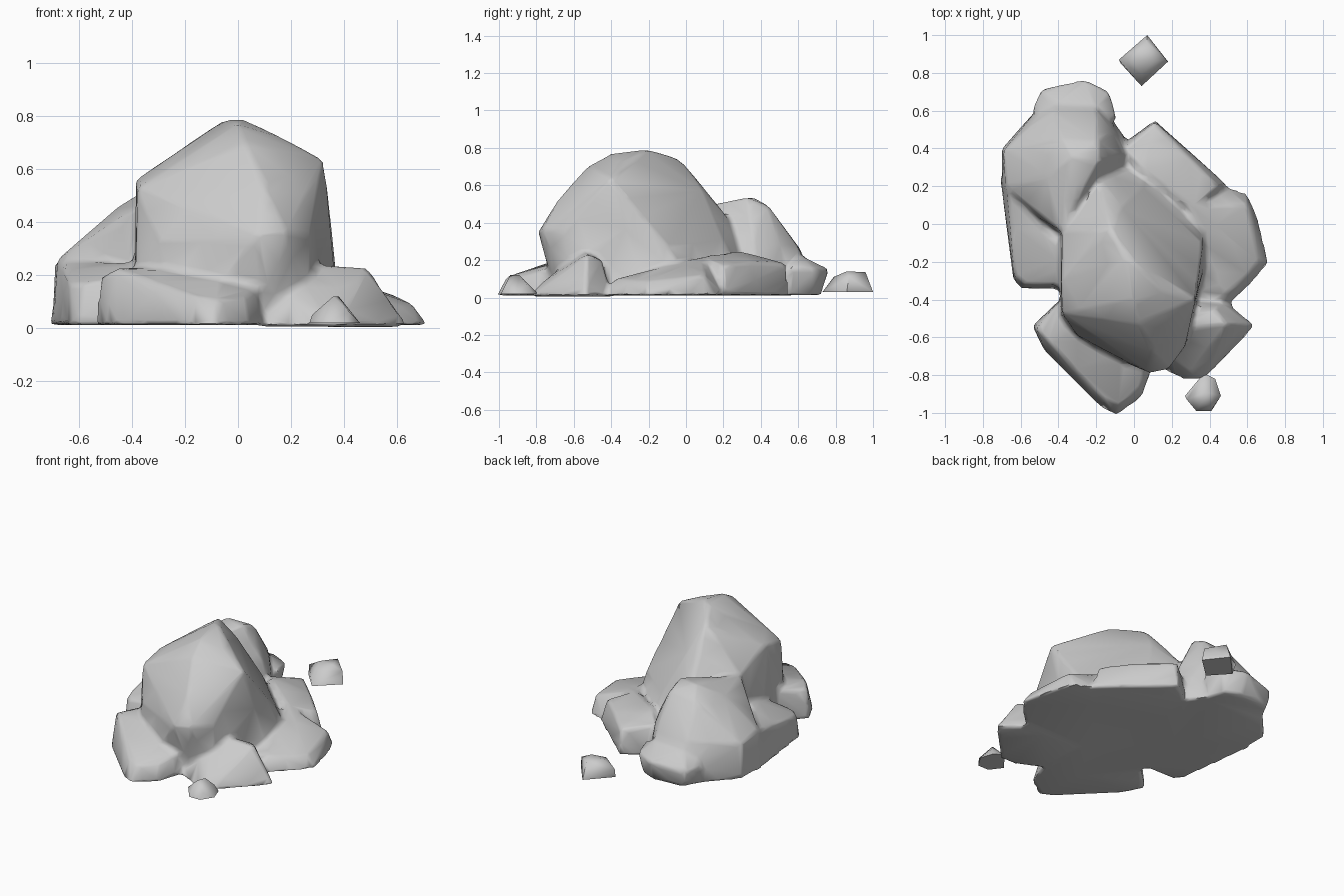
import bpy, bmesh

GROUND = 0.012


def add_hull(bm, foot, upper, ground=GROUND):
    """One chiselled stone: convex hull of a footprint and its upper corners."""
    part = bmesh.new()
    for x, y in foot:
        part.verts.new((x, y, ground))
    for p in upper:
        part.verts.new(p)
    res = bmesh.ops.convex_hull(part, input=part.verts[:])
    junk = {g for g in res["geom_interior"] + res["geom_unused"]
            if isinstance(g, bmesh.types.BMVert)}
    bmesh.ops.delete(part, geom=list(junk), context='VERTS')
    bmesh.ops.recalc_face_normals(part, faces=part.faces[:])
    tmp = bpy.data.meshes.new("tmp")
    part.to_mesh(tmp)
    part.free()
    bm.from_mesh(tmp)
    bpy.data.meshes.remove(tmp)


def make_object(name, bm, angle):
    mesh = bpy.data.meshes.new(name)
    bm.to_mesh(mesh)
    bm.free()
    ob = bpy.data.objects.new(name, mesh)
    bpy.context.collection.objects.link(ob)
    bpy.ops.object.select_all(action='DESELECT')
    ob.select_set(True)
    bpy.context.view_layer.objects.active = ob
    bpy.ops.object.shade_smooth_by_angle(angle=angle)
    return ob


bm = bmesh.new()

# main boulder, tall towards the front and cut away at the back right
add_hull(bm,
         [(-0.39, -0.5), (-0.2, -0.66), (0.1, -0.7), (0.28, -0.6), (0.38, -0.2),
          (0.37, 0.05), (0.12, 0.32), (-0.25, 0.38), (-0.39, 0.1)],
         [(0.08, -0.79, 0.35), (0.18, -0.77, 0.36), (-0.3, -0.59, 0.32),
          (-0.38, -0.47, 0.53), (-0.385, -0.3, 0.56), (0.27, -0.65, 0.35),
          (0.1, -0.68, 0.53), (0.03, -0.53, 0.7), (0, -0.4, 0.77),
          (0.02, -0.22, 0.79), (-0.05, -0.18, 0.785), (-0.12, -0.03, 0.74),
          (-0.19, -0.05, 0.68), (0.16, -0.36, 0.72), (0.325, -0.4, 0.635),
          (0.335, -0.3, 0.52), (0.365, -0.1, 0.27), (-0.38, -0.03, 0.45),
          (-0.17, 0.1, 0.575), (-0.07, 0.09, 0.575), (0.04, 0.2, 0.31),
          (-0.2, 0.28, 0.36)])

# back left boulder
add_hull(bm,
         [(-0.7, 0.4), (-0.58, 0.53), (-0.45, 0.68), (-0.2, 0.68), (-0.12, 0.48),
          (-0.02, 0.42), (-0.05, 0.2), (-0.35, -0.1), (-0.7, 0.15)],
         [(-0.69, 0.39, 0.24), (-0.68, 0.2, 0.26), (-0.38, -0.04, 0.46),
          (-0.45, 0.25, 0.46), (-0.33, 0.36, 0.535), (-0.19, 0.33, 0.535),
          (-0.19, 0.44, 0.49), (-0.38, 0.45, 0.47), (-0.42, 0.61, 0.26),
          (-0.2, 0.6, 0.27), (-0.12, 0.5, 0.28), (-0.55, 0.52, 0.26),
          (-0.06, 0.36, 0.3)])

# low stone at the back
add_hull(bm,
         [(-0.52, 0.6), (-0.47, 0.7), (-0.26, 0.72), (-0.15, 0.67), (-0.12, 0.56),
          (-0.25, 0.45)],
         [(-0.49, 0.715, 0.12), (-0.26, 0.765, 0.15), (-0.13, 0.7, 0.15),
          (-0.09, 0.56, 0.17), (-0.42, 0.62, 0.22), (-0.2, 0.62, 0.22),
          (-0.54, 0.6, 0.14)])

# low stone on the left
add_hull(bm,
         [(-0.71, 0.25), (-0.64, -0.29), (-0.6, -0.345), (-0.38, -0.345), (-0.3, 0.1)],
         [(-0.635, -0.27, 0.17), (-0.58, -0.32, 0.17), (-0.41, -0.32, 0.19),
          (-0.67, 0.17, 0.25), (-0.37, -0.15, 0.25)])

# front slab
add_hull(bm,
         [(-0.54, -0.54), (-0.47, -0.68), (-0.18, -0.97), (-0.09, -1.015),
          (0.04, -0.92), (0.09, -0.79), (0.1, -0.5), (-0.37, -0.38)],
         [(-0.52, -0.55, 0.19), (-0.46, -0.62, 0.225), (-0.3, -0.5, 0.23),
          (-0.39, -0.41, 0.22), (-0.16, -0.93, 0.12), (-0.08, -0.96, 0.11),
          (0.03, -0.88, 0.11), (0.07, -0.75, 0.15), (-0.05, -0.65, 0.2)])

# front right wedge
add_hull(bm,
         [(0.65, -0.54), (0.58, -0.61), (0.46, -0.68), (0.37, -0.835),
          (0.27, -0.835), (0.1, -0.75), (0.1, -0.4), (0.48, -0.4)],
         [(0.49, -0.53, 0.23), (0.36, -0.54, 0.22), (0.43, -0.45, 0.2),
          (0.2, -0.7, 0.13), (0.3, -0.77, 0.08), (0.2, -0.55, 0.25)], 0.005)

# right slab
add_hull(bm,
         [(0.715, -0.21), (0.61, -0.33), (0.5, -0.43), (0.2, -0.4), (0.2, 0.2),
          (0.47, 0.21), (0.6, 0.16), (0.66, 0.02)],
         [(0.66, -0.2, 0.09), (0.57, -0.31, 0.09), (0.48, -0.38, 0.1),
          (0.6, 0.1, 0.12), (0.4, -0.2, 0.14), (0.3, 0.1, 0.22)])

# back right block
add_hull(bm,
         [(-0.08, 0.41), (0.11, 0.55), (0.3, 0.38), (0.5, 0.2), (0.3, 0), (-0.1, 0.2)],
         [(-0.05, 0.4, 0.2), (0.11, 0.54, 0.18), (0.29, 0.36, 0.19),
          (0.45, 0.2, 0.17), (0.3, 0.08, 0.22), (0.05, 0.28, 0.25)])

# weld the stones into one softened low-poly mound
mound = make_object("rock_mound", bm, 0.9)
remesh = mound.modifiers.new("weld", 'REMESH')
remesh.mode = 'VOXEL'
remesh.voxel_size = 0.016
soften = mound.modifiers.new("soften", 'SMOOTH')
soften.factor = 0.5
soften.iterations = 5
thin = mound.modifiers.new("facets", 'DECIMATE')
thin.ratio = 0.04
for m in [m.name for m in mound.modifiers if m.type in {'REMESH', 'SMOOTH', 'DECIMATE'}]:
    bpy.ops.object.modifier_move_to_index(modifier=m, index=0)
    bpy.ops.object.modifier_apply(modifier=m)
bpy.ops.object.shade_smooth_by_angle(angle=1.0)

# loose pebbles
bm = bmesh.new()
add_hull(bm,
         [(0.27, -0.91), (0.33, -0.99), (0.41, -0.99), (0.46, -0.91),
          (0.43, -0.82), (0.37, -0.79)],
         [(0.28, -0.93, 0.05), (0.36, -0.94, 0.12), (0.38, -0.89, 0.12),
          (0.42, -0.97, 0.06), (0.42, -0.85, 0.07)], 0.02)
make_object("front_pebble", bm, 1.2)

bm = bmesh.new()
add_hull(bm,
         [(-0.07, 0.85), (0.04, 0.73), (0.18, 0.86), (0.07, 1.0)],
         [(-0.08, 0.87, 0.09), (0.04, 0.79, 0.11), (0.17, 0.87, 0.11),
          (0.07, 0.96, 0.135), (0.0, 0.87, 0.135), (0.1, 0.86, 0.14)], 0.03)
make_object("back_pebble", bm, 1.2)
